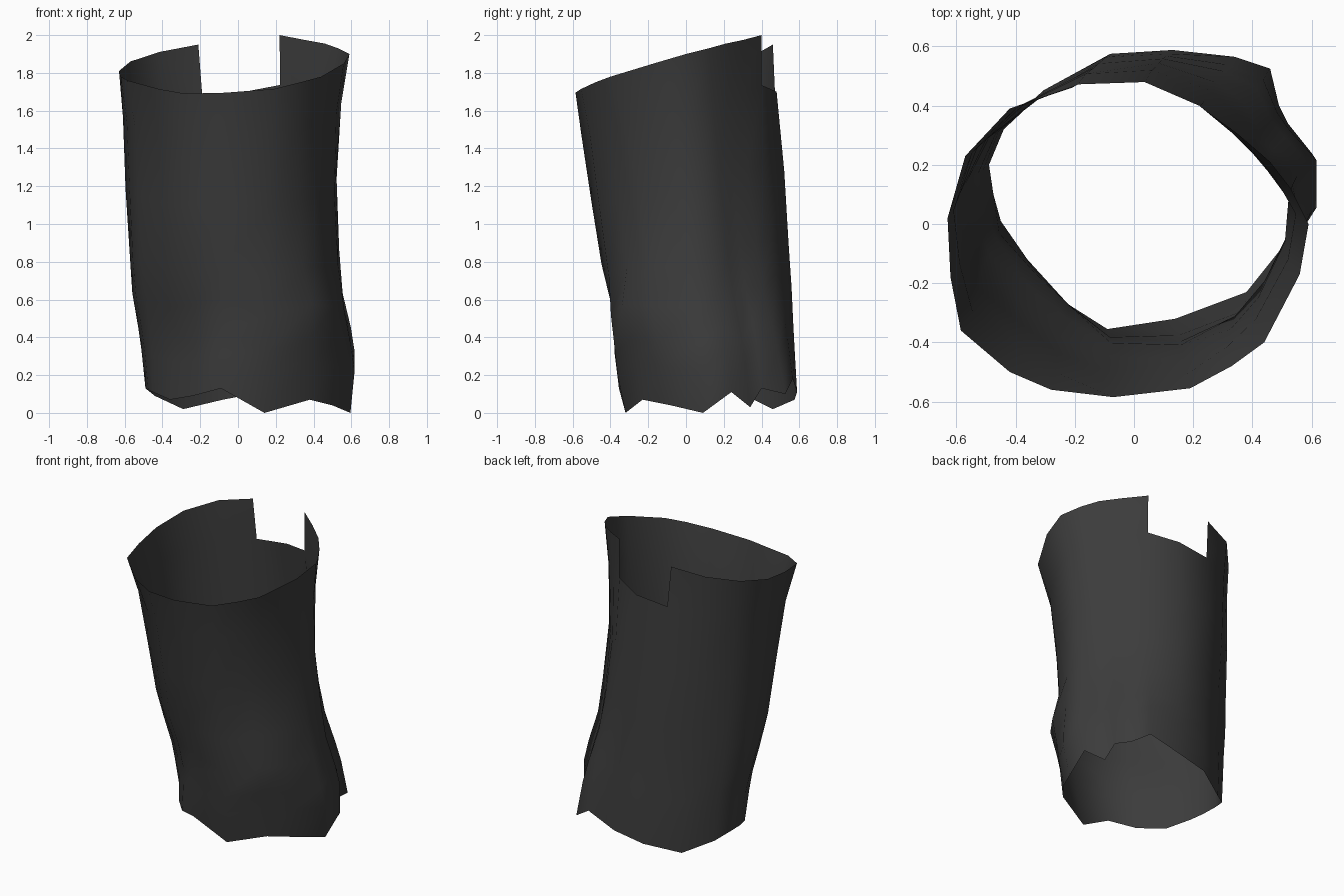
import bpy
import bmesh
import math
from mathutils import Vector

# Columns around the sleeve, clockwise from the back right: (rim point, hem point)
COLUMNS = [
    (.22, .40, 2.0, .34, .565, .18), (.35, .305, 1.975, .46, .525, .10),
    (.46, .21, 1.955, .49, .40, .13), (.53, .12, 1.93, .52, .34, .03),
    (.59, 0, 1.9, .60, .24, .11), (.56, -.17, 1.85, .595, .09, 0),
    (.44, -.40, 1.78, .50, -.08, .04), (.33, -.48, 1.75, .38, -.23, .07),
    (.19, -.555, 1.715, .14, -.32, 0), (-.07, -.585, 1.695, -.09, -.355, .13),
    (-.28, -.56, 1.69, -.24, -.26, .09), (-.42, -.50, 1.715, -.36, -.12, .07),
    (-.585, -.36, 1.76, -.45, .01, .11), (-.62, -.18, 1.78, -.475, .10, .12),
    (-.63, .02, 1.81, -.49, .20, .13), (-.57, .23, 1.86, -.44, .32, .09),
    (-.42, .39, 1.91, -.29, .46, .02), (-.21, .46, 1.95, -.08, .575, .07),
    (.02, .465, 1.97, .13, .588, .11),
]
# Rows from rim to hem: (position, outward bulge every 45 degrees starting at the
# right: right, back right, back, back left, left, front left, front, front right)
ROWS = [
    (0, 0, 0, 0, 0, 0, 0, 0, 0),
    (.145, -.045, -.045, 0, -.01, 0, -.035, .01, -.05),
    (.37, -.07, -.09, .02, -.01, .02, -.03, .01, -.05),
    (.58, -.055, -.09, .02, -.02, .03, -.015, 0, -.035),
    (.70, -.04, -.075, .02, -.02, .035, -.05, -.01, .05),
    (.81, .01, -.035, .01, -.01, .015, -.065, .01, .015),
    (.88, .03, -.015, .005, 0, .005, -.045, .02, 0),
    (1, 0, 0, 0, 0, 0, 0, 0, 0),
]


def sleeve_point(column, row):
    t, bulges = row[0], row[1:]
    p = Vector(column[:3]).lerp(Vector(column[3:]), t)
    out = Vector((p.x - .07 * t, p.y - .12 * t, 0)).normalized()
    # Blend between the two nearest directions
    a = (math.degrees(math.atan2(out.y, out.x)) % 360) / 45
    k = int(a)
    bulge = bulges[k % 8] * (1 - a + k) + bulges[(k + 1) % 8] * (a - k)
    return p + out * bulge


verts = [sleeve_point(c, r) for c in COLUMNS for r in ROWS]
n, m = len(COLUMNS), len(ROWS)
faces = []
for i in range(n):
    j = (i + 1) % n
    for r in range(m - 1):
        # Rectangular notch at the back of the rim
        if r == 0 and i in (n - 2, n - 1):
            continue
        faces.append((j * m + r + 1, i * m + r + 1, i * m + r, j * m + r))

# Open cloth sleeve
mesh = bpy.data.meshes.new("sleeve")
mesh.from_pydata(verts, [], faces)
mesh.validate()
sleeve = bpy.data.objects.new("sleeve", mesh)
bpy.context.collection.objects.link(sleeve)

# Remove the unused notch corner and shade smooth
bm = bmesh.new()
bm.from_mesh(mesh)
bmesh.ops.delete(bm, geom=[v for v in bm.verts if not v.link_faces], context='VERTS')
for f in bm.faces:
    f.smooth = True
bm.to_mesh(mesh)
bm.free()

cloth = bpy.data.materials.new("charcoal cloth")
cloth.diffuse_color = (.045, .045, .045, 1)
mesh.materials.append(cloth)
